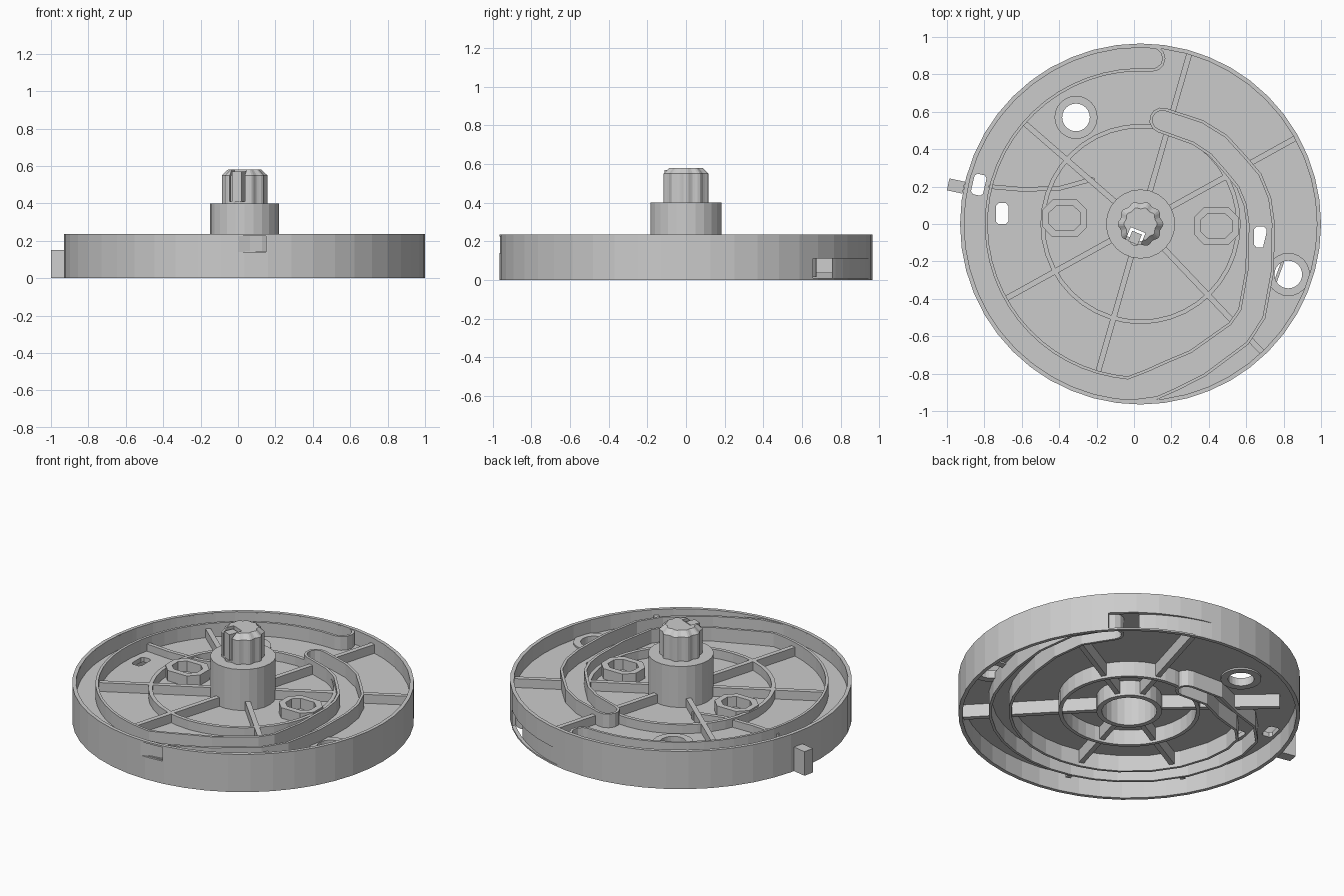
import bpy, bmesh
from math import sin, cos, pi, radians, atan2
from mathutils import Vector, Matrix

if "Cube" in bpy.data.objects:
    bpy.data.objects.remove(bpy.data.objects["Cube"])

CX = 0.035                      # wheel axis
FLOOR0, FLOOR1 = 0.115, 0.145   # web plate levels


def finish(name, bm):
    bmesh.ops.recalc_face_normals(bm, faces=bm.faces)
    me = bpy.data.meshes.new(name)
    bm.to_mesh(me)
    bm.free()
    ob = bpy.data.objects.new(name, me)
    bpy.context.collection.objects.link(ob)
    return ob


def lathe(name, profile, n, center=(CX, 0), lobes=0, depth=0.0):
    """Revolve a closed (radius, z) profile, optionally fluted."""
    bm = bmesh.new()
    rings = []
    for i in range(n):
        a = 2 * pi * i / n
        k = 1 + depth * cos(lobes * a)
        rings.append([bm.verts.new((center[0] + r * k * cos(a), center[1] + r * k * sin(a), z))
                      for r, z in profile])
    m = len(profile)
    for i in range(n):
        a, b = rings[i], rings[(i + 1) % n]
        for j in range(m):
            bm.faces.new((a[j], b[j], b[(j + 1) % m], a[(j + 1) % m]))
    return finish(name, bm)


def add_prism(bm, outline, z0, z1):
    lo = [bm.verts.new((x, y, z0)) for x, y in outline]
    hi = [bm.verts.new((x, y, z1)) for x, y in outline]
    n = len(lo)
    bm.faces.new(lo)
    bm.faces.new(hi)
    for i in range(n):
        j = (i + 1) % n
        bm.faces.new((lo[i], lo[j], hi[j], hi[i]))


def prism(name, outline, z0, z1):
    bm = bmesh.new()
    add_prism(bm, outline, z0, z1)
    return finish(name, bm)


def wall_loop(name, outer, inner, z0, z1):
    """Closed wall between two outlines with equal point counts."""
    bm = bmesh.new()
    r = [[bm.verts.new((x, y, z)) for x, y in o]
         for o, z in ((outer, z0), (outer, z1), (inner, z1), (inner, z0))]
    n = len(outer)
    for k in range(4):
        for i in range(n):
            j = (i + 1) % n
            bm.faces.new((r[k][i], r[k][j], r[(k + 1) % 4][j], r[(k + 1) % 4][i]))
    return finish(name, bm)


def box(name, size, loc, angle=0):
    bm = bmesh.new()
    bmesh.ops.create_cube(bm, size=1, matrix=Matrix.Translation(loc) @
                          Matrix.Rotation(radians(angle), 4, 'Z') @ Matrix.Diagonal((*size, 1)))
    return finish(name, bm)


def cut(ob, *cutters):
    bpy.context.view_layer.objects.active = ob
    for c in cutters:
        c.hide_render = True
        m = ob.modifiers.new("cut", 'BOOLEAN')
        m.operation, m.solver, m.object = 'DIFFERENCE', 'EXACT', c
        bpy.ops.object.modifier_apply(modifier=m.name)


def offset_path(pts, extra, caps=6):
    """Outline around a path of (x, y, half width) with rounded ends."""
    left, right = [], []
    n = len(pts)
    for i, (x, y, h) in enumerate(pts):
        a, b = pts[max(i - 1, 0)], pts[min(i + 1, n - 1)]
        t = Vector((b[0] - a[0], b[1] - a[1])).normalized()
        left.append((x - t.y * (h + extra), y + t.x * (h + extra)))
        right.append((x + t.y * (h + extra), y - t.x * (h + extra)))

    def cap(p, start):
        a0 = atan2(start[1] - p[1], start[0] - p[0])
        return [(p[0] + (p[2] + extra) * cos(a0 - pi * k / caps),
                 p[1] + (p[2] + extra) * sin(a0 - pi * k / caps)) for k in range(1, caps)]
    return left + cap(pts[-1], left[-1]) + right[::-1] + cap(pts[0], right[0])


def polar(r, deg):
    return (CX + r * cos(radians(deg)), r * sin(radians(deg)))


def octagon(c, rx, ry, a=.45, b=.55):
    return [(c[0] + sx * rx, c[1] + sy * ry) for sx, sy in
            ((1, a), (b, 1), (-b, 1), (-1, a), (-1, -a), (-b, -1), (b, -1), (1, -a))]


# Upper spiral cam track
track = [(.15, .555, .052), (.34, .49, .055), (.45, .42, .057), (.54, .32, .058), (.615, .23, .06),
         (.66, .12, .06), (.677, 0, .06), (.672, -.25, .06), (.63, -.48, .06), (.56, -.585, .062),
         (.34, -.745, .065), (.2, -.81, .07), (.1, -.855, .07)]
track += [(*polar(.888, d), .055) for d in range(266, 84, -6)]
wall_loop("upper_cam_track", offset_path(track, .016), offset_path(track, 0), FLOOR0, .23)
track_cut = prism("track_cutter", offset_path(track, .005), .13, .5)

# Lower spiral cam track, entering from the rim recess
lower = [(*polar(r, d), .048) for d, r in ((44, .88), (30, .86), (15, .8), (0, .75), (-15, .73))]
lower += [(*polar(.73, d), .048) for d in range(-25, -130, -10)]
lower += [(*polar(r, d), .048) for d, r in ((-140, .735), (-155, .74), (-170, .745), (-183, .75),
                                            (-194, .74), (-204, .68), (-217, .55))]
lower += [(-.25, .4, .048), (-.06, .39, .048)]
wall_loop("lower_cam_track", offset_path(lower, .016), offset_path(lower, 0), .015, FLOOR1 - .005)
lower_cut = prism("lower_cutter", offset_path(lower, .005), -.2, .13)

# Outer rim with its ramped side recess and top notch
rim = lathe("outer_rim", [(.965, 0), (.965, .235), (.943, .235), (.943, 0)], 48)
arc = range(43, 82, 4)
recess = prism("recess_cutter", [polar(1.0, d) for d in arc] +
               [polar(.935 + .028 * (d - 43) / 38, d) for d in reversed(arc)], .01, .11)
notch = prism("notch_cutter", [(0, -1), (.15, -1), (.15, -.92), (0, -.964)], .14, .225)
cut(rim, recess, notch)

# Web plate with screw holes and slots
web = lathe("web_plate", [(.953, FLOOR0), (.953, FLOOR1), (.16, FLOOR1), (.16, FLOOR0)], 48)
screw_holes = [(-.31, .57), (.825, -.27)]
hole_cuts = [prism("hole_cutter", [(x + .074 * cos(k * pi / 12), y + .074 * sin(k * pi / 12))
                                   for k in range(24)], -.1, .5) for x, y in screw_holes]
slot_cuts = [prism("slot_cutter", octagon((0, 0), .033, .056, .75, .6), -.1, .5) for _ in range(3)]
for s, (x, y, a) in zip(slot_cuts, ((-.83, .21, -13), (-.705, .055, 0), (.675, -.07, 0))):
    s.data.transform(Matrix.Translation((x, y, 0)) @ Matrix.Rotation(radians(a), 4, 'Z'))
cut(web, *hole_cuts, *slot_cuts)

# Collars round the screw holes
for c in screw_holes:
    collar = lathe("hole_collar", [(.115, .105), (.115, .155), (.074, .155), (.074, .105)], 24, c)
    cut(collar, track_cut)

# Radial ribs, stopped at the tracks
bm = bmesh.new()
for deg, r in ((29, .95), (74, .95), (139, .85), (209, .85), (254, .85), (313.5, .95)):
    d = Vector((cos(radians(deg)), sin(radians(deg))))
    s = Vector((-d.y, d.x)) * .015
    o = Vector((CX, 0))
    add_prism(bm, [o + d * .17 - s, o + d * r - s, o + d * r + s, o + d * .17 + s], .035, .2)
ribs = finish("radial_ribs", bm)
cut(ribs, track_cut, lower_cut, *hole_cuts)

# Ring ribs above and below the web, and the curved rib
upper_ring = lathe("upper_ring_rib", [(.535, .12), (.535, .2), (.512, .2), (.512, .12)], 40)
cut(upper_ring, track_cut, *hole_cuts)
lower_ring = lathe("lower_ring_rib", [(.4, .02), (.4, .12), (.378, .12), (.378, .02)], 40)
cut(lower_ring, lower_cut)
spring = [(-.77, .2, .01), (-.6, .185, .01), (-.4, .19, .01), (-.22, .24, .01)]
prism("curved_rib", offset_path(spring, .002, 2), .12, .19)

# Eight-sided bosses
for c in ((-.37, .03), (.44, -.01)):
    wall_loop("oval_boss", octagon(c, .12, .1), octagon(c, .085, .065), FLOOR0, .21)

# Hollow hub and fluted knob with spring clip
lathe("hub", [(.185, .02), (.185, .4), (.1, .4), (.1, .37), (.155, .37), (.155, .02)], 24)
knob = lathe("fluted_knob", [(.116, .395), (.116, .55), (.085, .58), (.001, .58), (.001, .55),
                             (.095, .55), (.095, .395)], 60, lobes=10, depth=.05)
cut(knob, box("clip_cutter", (.1, .085, .4), (*polar(.085, 248), .61), 248))
box("spring_clip", (.06, .055, .19), (*polar(.08, 248), .475), 248)

# Side tab
box("side_tab", (.085, .065, .15), (-.952, .203, .075), -12)

# Remove the cutters once applied
for ob in [o for o in bpy.data.objects if "cutter" in o.name]:
    bpy.data.objects.remove(ob)
